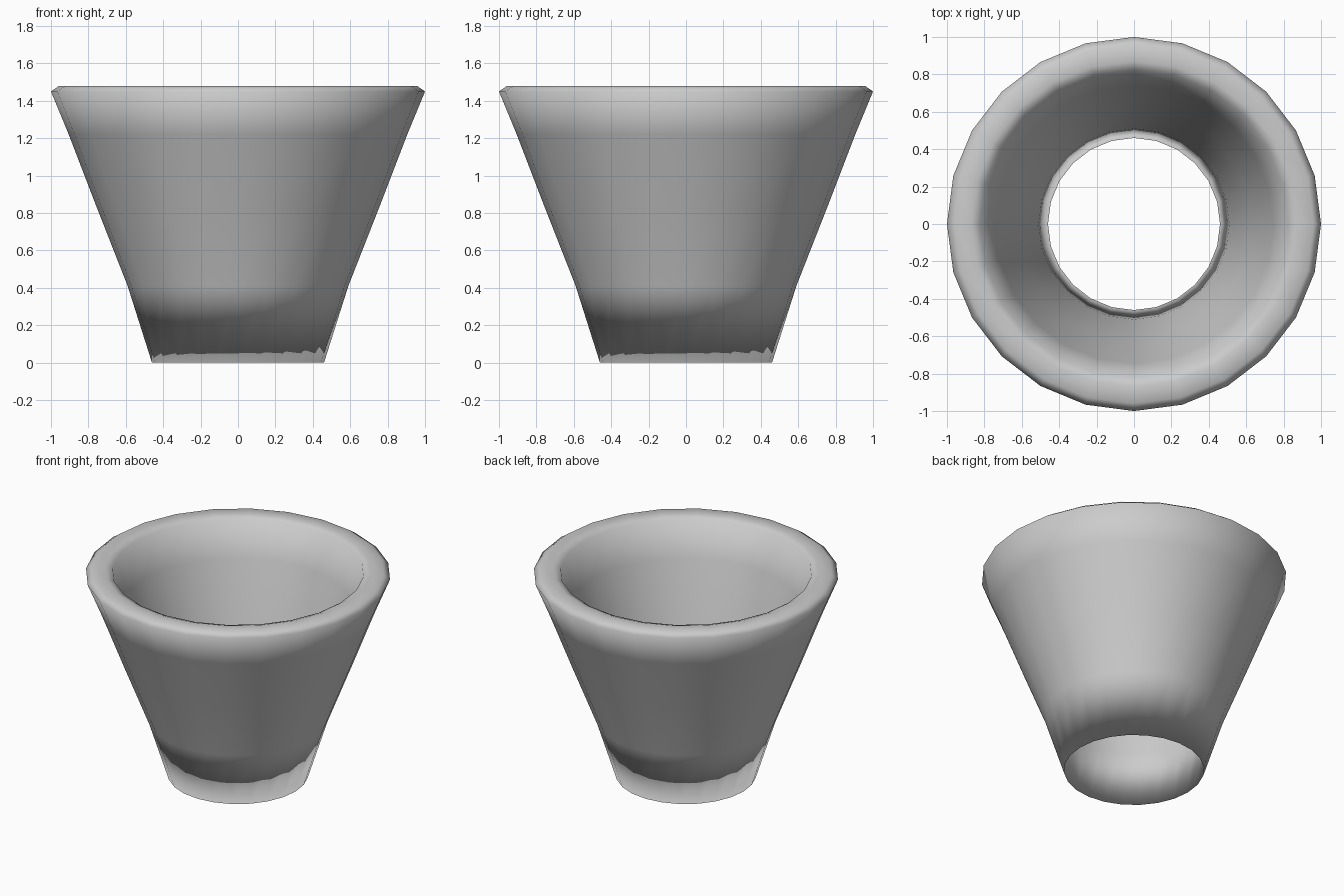
import bpy, bmesh, math

if "Cube" in bpy.data.objects:
    bpy.data.objects.remove(bpy.data.objects["Cube"])

SIDES = 24
# Closed cross-section (radius, height): outer wall upward, rim, inner wall back to the open base
PROFILE = [(0.46, 0.0), (0.59, 0.41), (0.755, 0.83), (0.905, 1.22), (1.0, 1.45),
           (0.96, 1.478), (0.87, 1.48), (0.825, 1.465),
           (0.745, 1.22), (0.625, 0.83), (0.51, 0.41)]

# Lathe the profile around the z axis
bm = bmesh.new()
rings = []
for r, z in PROFILE:
    rings.append([bm.verts.new((r * math.cos(2 * math.pi * i / SIDES),
                                r * math.sin(2 * math.pi * i / SIDES), z))
                  for i in range(SIDES)])
for k, lower in enumerate(rings):
    upper = rings[(k + 1) % len(rings)]
    for i in range(SIDES):
        j = (i + 1) % SIDES
        bm.faces.new((lower[i], lower[j], upper[j], upper[i]))
bmesh.ops.recalc_face_normals(bm, faces=bm.faces[:])

mesh = bpy.data.meshes.new("tapered_open_cup")
bm.to_mesh(mesh)
bm.free()
cup = bpy.data.objects.new("tapered_open_cup", mesh)
bpy.context.collection.objects.link(cup)

# Smooth walls and softly rounded rim
for p in mesh.polygons:
    p.use_smooth = True
